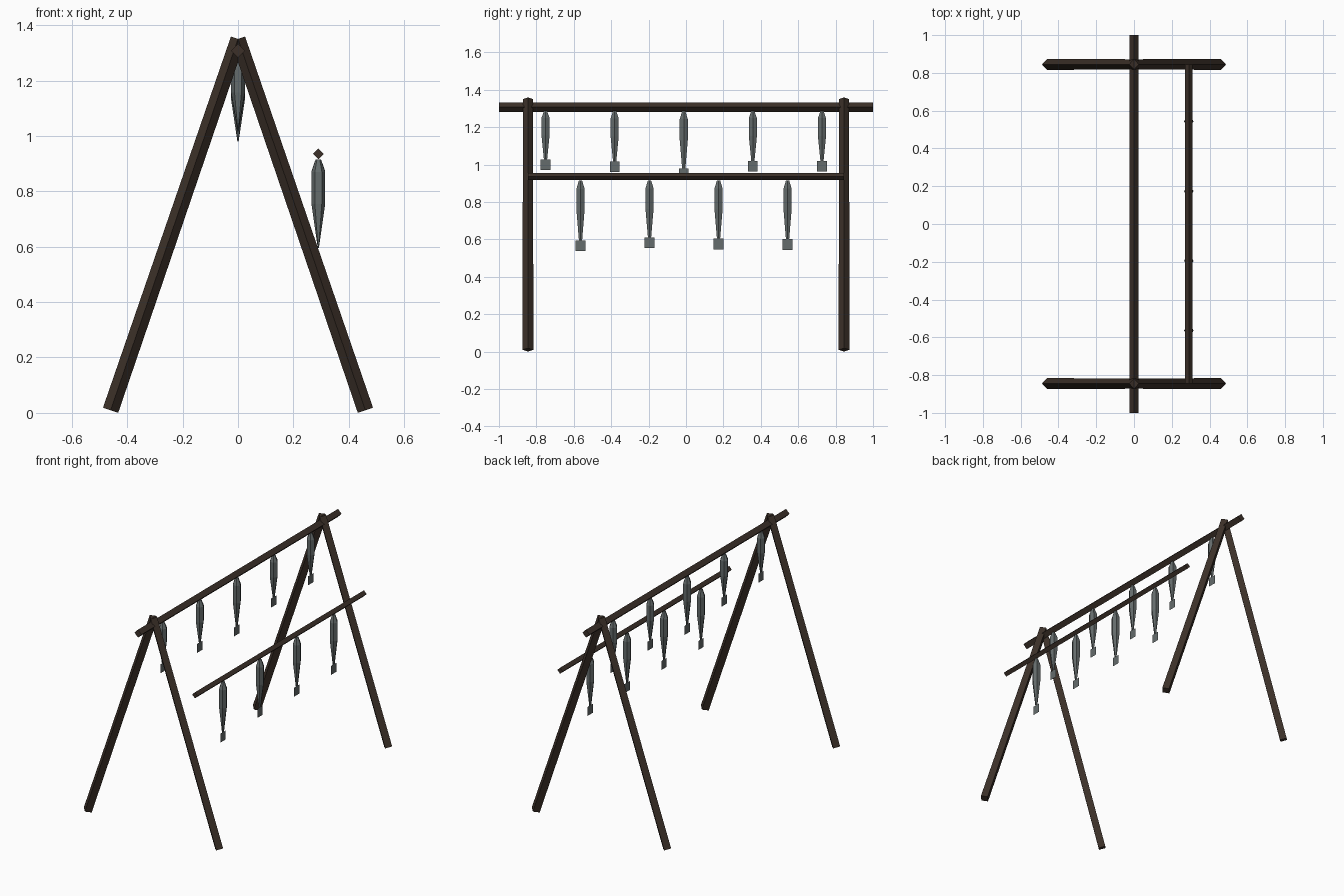
import bpy, bmesh, math
from mathutils import Vector, Matrix

if "Cube" in bpy.data.objects:
    bpy.data.objects.remove(bpy.data.objects["Cube"])


def material(name, rgb):
    m = bpy.data.materials.new(name)
    m.diffuse_color = (*rgb, 1)
    m.use_nodes = True
    m.node_tree.nodes["Principled BSDF"].inputs["Base Color"].default_value = m.diffuse_color
    return m


WOOD = material("dark_wood", (0.045, 0.03, 0.022))
FISH = material("grey_fish", (0.13, 0.15, 0.15))


def finish(bm, name, mat):
    me = bpy.data.meshes.new(name)
    bm.to_mesh(me)
    bm.free()
    me.materials.append(mat)
    ob = bpy.data.objects.new(name, me)
    bpy.context.collection.objects.link(ob)
    return ob


def pole(name, a, b, r1, r2):
    """Four-sided pole between two points, edges facing along y / sideways."""
    a, b = Vector(a), Vector(b)
    d = (b - a).normalized()
    side = Vector((1, 0, 0)) if abs(d.y) > 0.9 else Vector((0, 1, 0))
    up = d.cross(side)
    rot = Matrix((side, up, d)).transposed().to_4x4()
    # corner rings lie exactly on the side and up axes
    bm = bmesh.new()
    rings = []
    for z, r in ((0, r1), ((b - a).length, r2)):
        rings.append([bm.verts.new((r * math.cos(i * math.pi / 2),
                                    r * math.sin(i * math.pi / 2), z)) for i in range(4)])
    lo, hi = rings
    for i in range(4):
        j = (i + 1) % 4
        bm.faces.new((lo[i], lo[j], hi[j], hi[i]))
    bm.faces.new(lo[::-1])
    bm.faces.new(hi)
    bm.transform(Matrix.Translation(a) @ rot)
    bmesh.ops.recalc_face_normals(bm, faces=bm.faces)
    return finish(bm, name, WOOD)


def fish(name, x, y, top, length):
    """Six-sided body narrowing to a flat upright tail fin."""
    bm = bmesh.new()
    profile = ((0, 0.010, 0.010), (0.14, 0.025, 0.025),
               (0.5, 0.025, 0.025), (1, 0.002, 0.010))
    rings = []
    for t, rx, ry in profile:
        rings.append([bm.verts.new((x + rx * math.cos(i * math.pi / 3),
                                    y + ry * math.sin(i * math.pi / 3),
                                    top - t * length)) for i in range(6)])
    for a, b in zip(rings, rings[1:]):
        for i in range(6):
            j = (i + 1) % 6
            bm.faces.new((a[j], a[i], b[i], b[j]))
    bm.faces.new(rings[0])
    bm.faces.new(rings[-1][::-1])
    # tail fin
    z = top - length
    bm.faces.new([bm.verts.new((x, y + dy, z + dz)) for dy, dz in
                  ((-0.026, 0), (0.026, 0), (0.026, -0.057), (-0.026, -0.057))])
    return finish(bm, name, FISH)


# A-frame legs
for y in (-0.845, 0.845):
    for s in (-1, 1):
        pole(f"leg_{'front' if y < 0 else 'back'}_{'left' if s < 0 else 'right'}",
             (s * 0.46, y, 0.0095), (0, y, 1.35), 0.029, 0.027)

# horizontal poles
pole("ridge_pole", (0, -1, 1.307), (0, 1, 1.307), 0.025, 0.025)
pole("lower_pole", (0.29, -0.845, 0.935), (0.29, 0.845, 0.935), 0.019, 0.019)

# hanging fish
for i, length in enumerate((0.258, 0.269, 0.306, 0.265, 0.265)):
    fish(f"upper_fish_{i + 1}", 0, -0.751 + 0.3695 * i, 1.285, length)
for i, length in enumerate((0.32, 0.305, 0.311, 0.314)):
    fish(f"lower_fish_{i + 1}", 0.29, -0.564 + 0.369 * i, 0.915, length)
